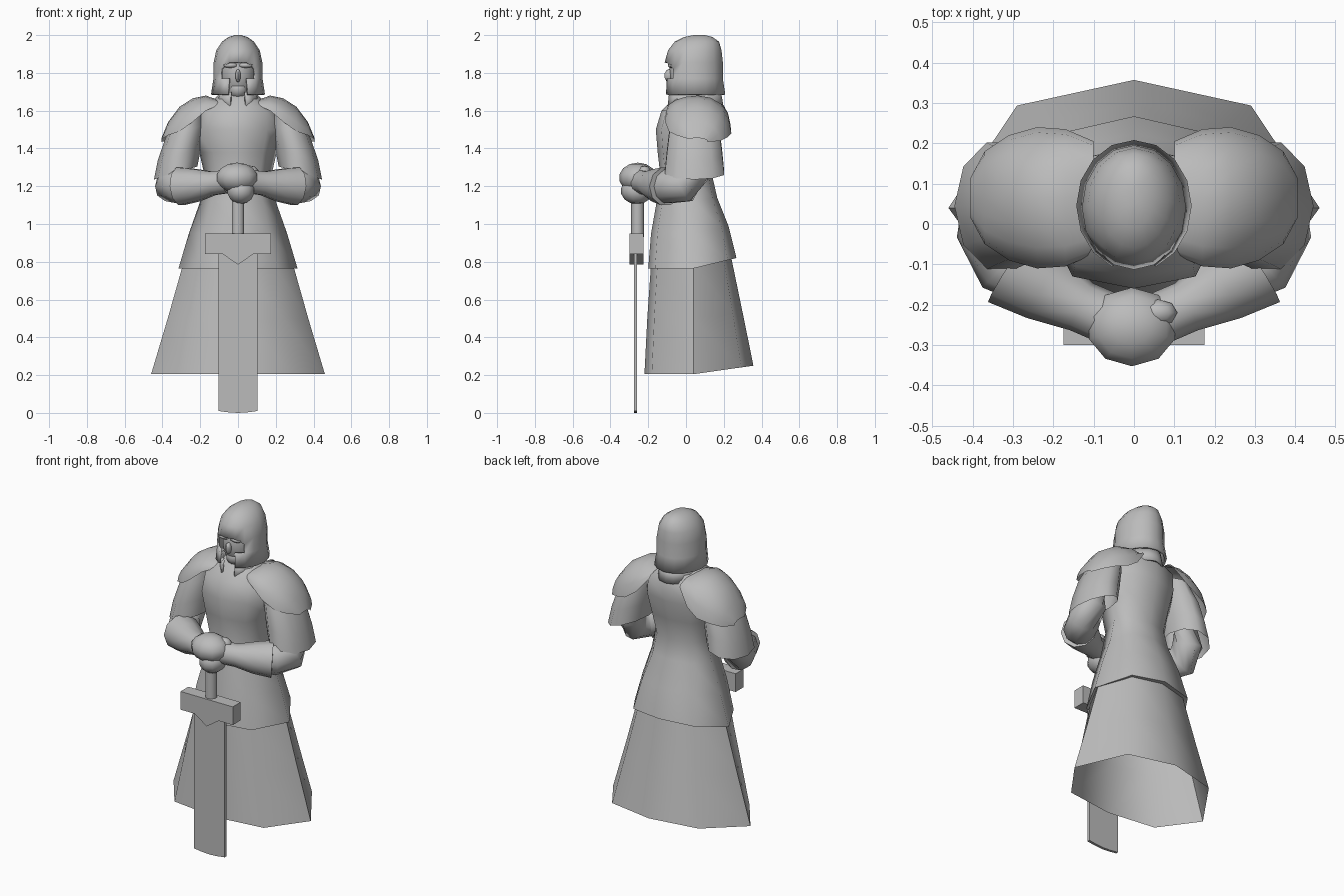
import bpy, bmesh, math
from mathutils import Vector

if "Cube" in bpy.data.objects:
    bpy.data.objects.remove(bpy.data.objects["Cube"])

stone = bpy.data.materials.new("stone_grey")
stone.use_nodes = True
GREY = (0.5, 0.5, 0.5, 1)
stone.diffuse_color = GREY
stone.node_tree.nodes["Principled BSDF"].inputs["Base Color"].default_value = GREY


def finish(name, bm, angle=60, mirror=False):
    bmesh.ops.recalc_face_normals(bm, faces=bm.faces)
    mesh = bpy.data.meshes.new(name)
    bm.to_mesh(mesh)
    bm.free()
    mesh.materials.append(stone)
    ob = bpy.data.objects.new(name, mesh)
    bpy.context.collection.objects.link(ob)
    bpy.ops.object.select_all(action='DESELECT')
    ob.select_set(True)
    bpy.context.view_layer.objects.active = ob
    bpy.ops.object.shade_smooth_by_angle(angle=math.radians(angle))
    if mirror:
        ob.modifiers.new("mirror", 'MIRROR').use_mirror_merge = False
    return ob


def loft(rings, closed=True, caps=(False, False), skip=None):
    """Skin a list of point rings; skip(row, column) leaves openings."""
    bm = bmesh.new()
    vs = [[bm.verts.new(p) for p in r] for r in rings]
    n = len(rings[0])
    for i in range(len(vs) - 1):
        for j in range(n if closed else n - 1):
            if skip and skip(i, j):
                continue
            k = (j + 1) % n
            bm.faces.new((vs[i][j], vs[i][k], vs[i + 1][k], vs[i + 1][j]))
    for cap, ring in zip(caps, (vs[0], vs[-1])):
        if cap:
            bm.faces.new(ring)
    return bm


def body_ring(z, w, front, back, lift=0.0, mid=0.04):
    """Eight-point body section whose back edge is raised by lift."""
    pts = []
    for sx, sy in ((0, 1), (.63, .8), (1, 0), (.65, .85), (0, 1),
                   (-.65, .85), (-1, 0), (-.63, .8)):
        rear = len(pts) in (0, 1, 7)
        y = mid + sy * ((back if rear else front) - mid)
        pts.append((sx * w, y, z + (lift * sy if rear else 0)))
    return pts


def oval(z, rx, front, back, n=16):
    """Oval section starting at the front centre."""
    c, r = (front + back) / 2, (back - front) / 2
    return [(rx * math.sin(2 * math.pi * i / n), c - r * math.cos(2 * math.pi * i / n), z)
            for i in range(n)]


def tube(path, n=10):
    """Rings of (x, y, z, radius) set square to the path."""
    pts = [Vector(p[:3]) for p in path]
    rings = []
    for i, p in enumerate(pts):
        d = pts[min(i + 1, len(pts) - 1)] - pts[max(i - 1, 0)]
        q = d.to_track_quat('Z', 'Y')
        r = path[i][3]
        rings.append([p + q @ Vector((r * math.cos(2 * math.pi * k / n),
                                      r * math.sin(2 * math.pi * k / n), 0)) for k in range(n)])
    return rings


def blob(name, centre, size, seg=10, rows=7):
    bm = bmesh.new()
    bmesh.ops.create_uvsphere(bm, u_segments=seg, v_segments=rows, radius=1)
    bmesh.ops.scale(bm, vec=size, verts=bm.verts)
    bmesh.ops.translate(bm, vec=centre, verts=bm.verts)
    return finish(name, bm)


def plate(name, outline, y0, y1):
    """Extrude an x-z outline between two depths."""
    return finish(name, loft([[(x, y, z) for x, z in outline] for y in (y0, y1)],
                             caps=(True, True)), 30)


# Long robe, tunic and chest
finish("robe_skirt", loft([body_ring(.205, .46, -.22, .357, .045),
                           body_ring(.5, .372, -.205, .3, .03),
                           body_ring(.79, .29, -.185, .24, .03)]))
finish("tunic", loft([body_ring(.79, .285, -.18, .235, .03),
                      body_ring(.765, .315, -.2, .267, .055),
                      body_ring(.95, .26, -.185, .225, .04),
                      body_ring(1.12, .2, -.155, .165, .02),
                      body_ring(1.25, .175, -.135, .14),
                      body_ring(1.38, .205, -.15, .165),
                      body_ring(1.5, .235, -.16, .19),
                      body_ring(1.6, .225, -.13, .19),
                      body_ring(1.66, .13, -.07, .16),
                      body_ring(1.7, .08, -.04, .12)], caps=(False, True)))

# Domed shoulder plates: x, top, half depth, front edge, back edge
rings = []
for x, top, half, zf, zb in ((.1, 1.655, .14, 1.63, 1.62), (.17, 1.68, .17, 1.6, 1.53),
                             (.24, 1.665, .175, 1.54, 1.48), (.31, 1.62, .155, 1.49, 1.46),
                             (.37, 1.54, .115, 1.47, 1.44), (.405, 1.455, .05, 1.45, 1.435)):
    row = []
    for k in range(9):
        a = math.pi * (k / 8 - .5)
        edge = zf if k < 4 else zb
        row.append((x, .065 + half * math.sin(a), edge + (top - edge) * math.cos(a)))
    rings.append(row)
shoulder = finish("shoulder_plate", loft(rings, closed=False), mirror=True)

# Wide open sleeves, lower on the outer side
rings = []
for x, z, rx, ry, slope in ((.25, 1.6, .07, .1, -.4), (.28, 1.49, .105, .14, -.35),
                            (.31, 1.37, .115, .155, -.3), (.33, 1.27, .115, .165, -.3)):
    rings.append([(x + rx * math.cos(a), .045 + ry * math.sin(a), z + slope * rx * math.cos(a))
                  for a in (math.tau * k / 10 for k in range(10))])
finish("sleeve", loft(rings), mirror=True)

# Bent arms and flared gauntlet cuffs
finish("arm", loft(tube([(.32, .05, 1.4, .07), (.345, .045, 1.27, .085), (.35, -.01, 1.2, .092),
                         (.31, -.09, 1.2, .094), (.2, -.155, 1.2, .07)]),
                   caps=(True, True)), mirror=True)
finish("gauntlet", loft(tube([(.29, -.11, 1.2, .08), (.305, -.105, 1.2, .105), (.22, -.155, 1.205, .09),
                              (.13, -.205, 1.215, .065), (.06, -.235, 1.225, .065)]),
                        caps=(False, True)), mirror=True)

# Stacked hands with thumbs
blob("upper_hand", (-.005, -.255, 1.245), (.115, .1, .08))
blob("lower_hand", (.015, -.26, 1.175), (.075, .085, .07))
blob("thumb", (.06, -.22, 1.275), (.05, .035, .035), 8, 5)

# Downturned sword
finish("sword_grip", loft([oval(z, .034, -.29, -.222, 10) for z in (.93, 1.26)], caps=(True, True)))
plate("sword_guard", [(-.175, .95), (.175, .95), (.175, .84), (.08, .84),
                      (0, .785), (-.08, .84), (-.175, .84)], -.3, -.225)
plate("sword_blade", [(-.103, .87), (.103, .87), (.103, .01), (.05, .003),
                      (0, 0), (-.05, .003), (-.103, .01)], -.275, -.259)

# Helmet with an open face and eye slits
rows = [(1.685, .143, -.118, .208), (1.77, .13, -.114, .195), (1.855, .129, -.113, .195),
        (1.92, .115, -.095, .188), (1.965, .085, -.06, .175), (1.99, .05, -.01, .14), (2, .015, .04, .1)]
bm = loft([oval(*r) for r in rows], caps=(False, True),
          skip=lambda i, j: (i == 0 and j in (0, 15)) or (i == 1 and j in (0, 1, 14, 15)))
for v in bm.verts:  # arched brow
    if abs(v.co.z - 1.855) < .01 and v.co.y < -.05:
        v.co.z -= .04 * max(0, abs(v.co.x) - .05) / .05
helmet = finish("helmet", bm)
solid = helmet.modifiers.new("thickness", 'SOLIDIFY')
solid.thickness = .012

# Collar band open at the front, then face and neck
collar = finish("collar", loft([oval(1.615, .115, -.11, .2), oval(1.7, .105, -.1, .185)],
                               skip=lambda i, j: j in (0, 15)))
collar.modifiers.new("thickness", 'SOLIDIFY').thickness = .01
blob("head", (0, .035, 1.8), (.098, .125, .155), 12, 9)
blob("jaw", (0, -.015, 1.715), (.055, .065, .055))
blob("nose", (0, -.09, 1.785), (.017, .025, .035), 6, 5)
finish("neck", loft([oval(z, .075, -.03, .13, 10) for z in (1.6, 1.76)]))
for side in (-1, 1):
    blob("left_brow" if side > 0 else "right_brow", (side * .04, -.075, 1.84), (.04, .022, .014), 8, 5)
